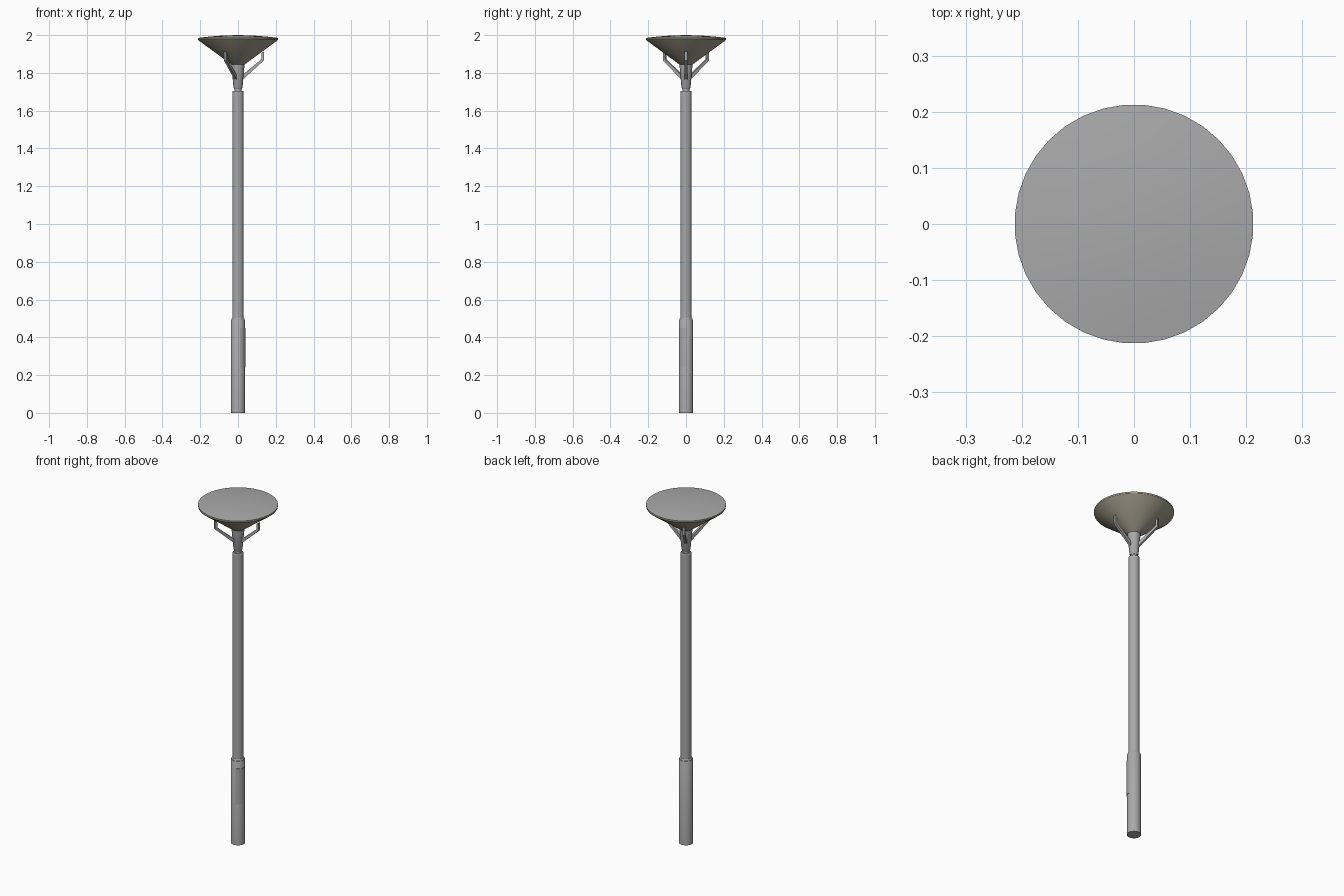
import bpy
import bmesh
import math
from mathutils import Matrix

cube = bpy.data.objects.get("Cube")
if cube:
    bpy.data.objects.remove(cube, do_unlink=True)


def material(name, color):
    mat = bpy.data.materials.new(name)
    mat.use_nodes = True
    mat.diffuse_color = (*color, 1)
    mat.node_tree.nodes["Principled BSDF"].inputs["Base Color"].default_value = (*color, 1)
    return mat


GREY = material("grey metal", (0.40, 0.40, 0.40))
BEIGE = material("warm beige", (0.36, 0.33, 0.26))


def finish(name, bm, mat):
    bmesh.ops.recalc_face_normals(bm, faces=bm.faces)
    mesh = bpy.data.meshes.new(name)
    bm.to_mesh(mesh)
    bm.free()
    mesh.materials.append(mat)
    obj = bpy.data.objects.new(name, mesh)
    bpy.context.collection.objects.link(obj)
    bpy.ops.object.select_all(action="DESELECT")
    obj.select_set(True)
    bpy.context.view_layer.objects.active = obj
    bpy.ops.object.shade_smooth_by_angle(angle=math.radians(30))
    return obj


def lathe(name, profile, mat, sides=36):
    """Turn a (radius, height) profile around z and close both ends."""
    bm = bmesh.new()
    rings = []
    for r, z in profile:
        if r == 0:
            rings.append([bm.verts.new((0, 0, z))] * sides)
            continue
        angles = [2 * math.pi * (i + 0.5) / sides for i in range(sides)]
        rings.append([bm.verts.new((r * math.cos(a), r * math.sin(a), z)) for a in angles])
    for low, high in zip(rings, rings[1:]):
        for i in range(sides):
            j = (i + 1) % sides
            corners = dict.fromkeys((low[i], low[j], high[j], high[i]))
            bm.faces.new(list(corners))
    for ring, (r, z) in ((rings[0], profile[0]), (rings[-1], profile[-1])):
        if r > 0:
            bm.faces.new(ring)
    return finish(name, bm, mat)


# Post
lathe("base_sleeve", [(0.038, 0), (0.038, 0.488), (0.036, 0.492)], GREY)
lathe("base_collar", [(0.034, 0.48), (0.034, 0.497), (0.031, 0.503)], GREY)
lathe("pole", [(0.030, 0.48), (0.030, 1.70), (0.027, 1.705)], GREY)
lathe("neck", [(0.018, 1.69), (0.018, 1.73)], GREY)
lathe("lamp_holder", [(0.020, 1.715), (0.024, 1.722), (0.035, 1.845)], GREY)

# Lamp head
lathe("shade", [(0.033, 1.843), (0.211, 1.973), (0.213, 1.976), (0.213, 1.985)], BEIGE)
lathe("cap", [(0.213, 1.985), (0.15, 1.9925), (0.08, 1.998), (0, 2.0)], GREY)

# Three bent arms holding the shade
bm = bmesh.new()
outline = [(0.018, 1.765), (0.026, 1.765), (0.137, 1.866), (0.137, 1.914),
           (0.124, 1.905), (0.124, 1.873), (0.028, 1.792), (0.018, 1.792)]
for k in range(3):
    turn = Matrix.Rotation(k * math.tau / 3, 4, "Z")
    sides = [[bm.verts.new(turn @ Matrix.Translation((x, y, z)).to_translation())
              for x, z in outline] for y in (-0.007, 0.007)]
    for side in sides:
        bm.faces.new(side)
    for i in range(len(outline)):
        j = (i + 1) % len(outline)
        bm.faces.new((sides[0][i], sides[0][j], sides[1][j], sides[1][i]))
finish("support_arms", bm, GREY)

# Curved service door on the base
bm = bmesh.new()
steps = 10
rows = []
for i in range(steps + 1):
    a = math.radians(-75 + 80 * i / steps)
    rows.append([bm.verts.new((r * math.cos(a), r * math.sin(a), z))
                 for r, z in ((0.036, 0.24), (0.0395, 0.24), (0.0395, 0.45), (0.036, 0.45))])
for a, b in zip(rows, rows[1:]):
    for i in range(4):
        j = (i + 1) % 4
        bm.faces.new((a[i], a[j], b[j], b[i]))
bm.faces.new(rows[0])
bm.faces.new(rows[-1])
finish("service_door", bm, GREY)
